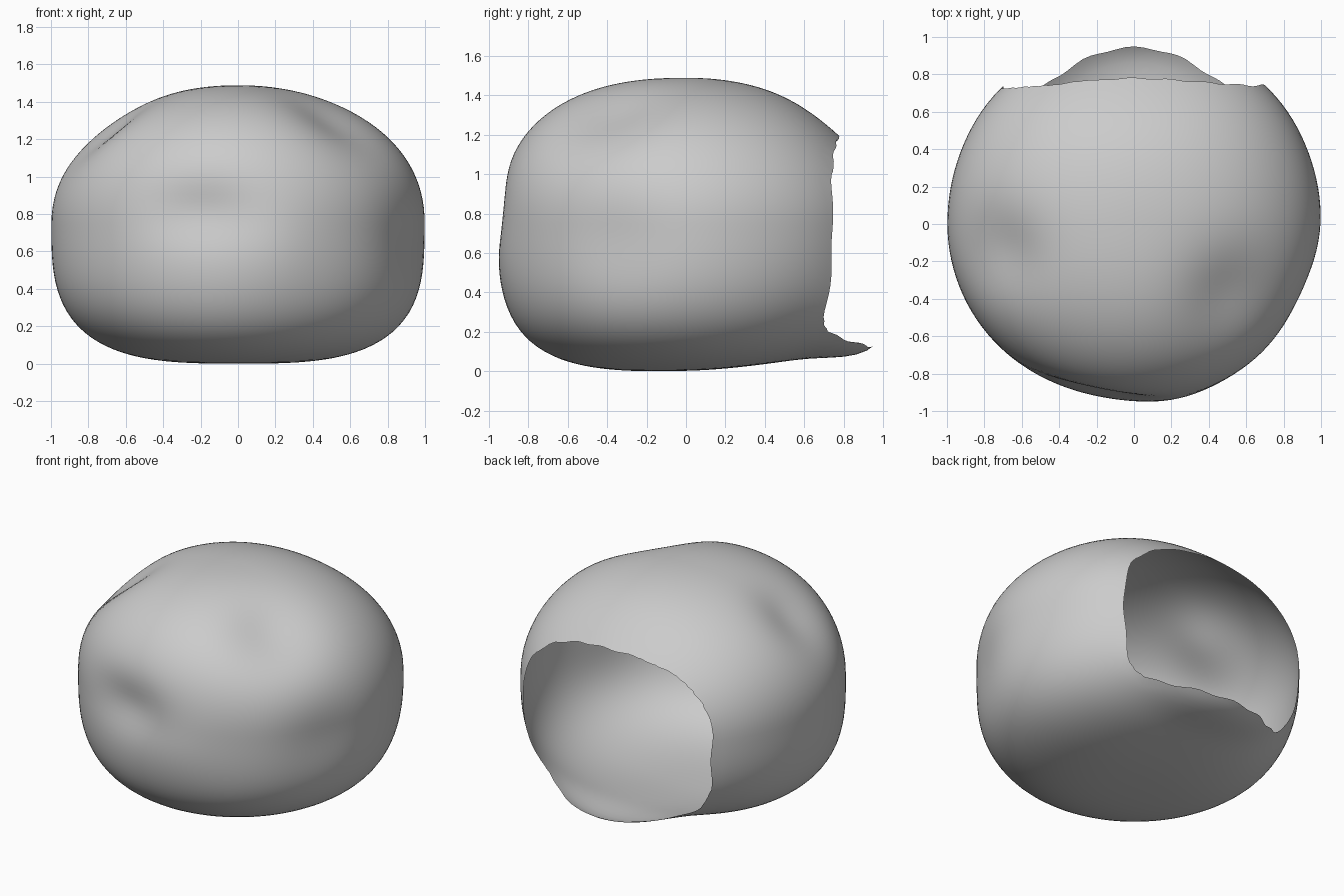
import bpy, bmesh, math
from mathutils import Vector

if "Cube" in bpy.data.objects:
    bpy.data.objects.remove(bpy.data.objects["Cube"])

SEG, RINGS = 128, 72
CENTRE = Vector((0, 0, 0.75))

# dents and bulges: position, amount along the radius, spread per axis
BUMPS = [
    ((-0.20, -0.93, 0.82), -0.06, (0.30, 0.40, 0.18)),
    ((-0.70, -0.15, 1.22), -0.07, (0.26, 0.24, 0.26)),
    ((0.50, -0.38, 1.24), -0.08, (0.27, 0.27, 0.27)),
    ((0.93, -0.38, 0.65), -0.035, (0.35, 0.30, 0.30)),
    ((0.20, -0.93, 0.60), 0.015, (0.25, 0.25, 0.25)),
    ((0.00, 0.86, 0.18), 0.14, (0.58, 0.18, 0.25)),
    ((-0.70, 0.72, 0.70), 0.02, (0.40, 0.40, 0.40)),
    ((0.70, 0.72, 0.70), 0.02, (0.40, 0.40, 0.40)),
    ((0.00, 0.75, 1.20), -0.03, (0.50, 0.30, 0.30)),
    ((0.00, 0.40, 0.03), -0.02, (0.50, 0.30, 0.20)),
]


def shell_point(az, el):
    """Point on the lumpy boulder in a given direction from its centre."""
    d = Vector((math.cos(el) * math.cos(az), math.cos(el) * math.sin(az), math.sin(el)))
    front = max(0.0, -math.sin(az)) ** 2
    back = max(0.0, math.sin(az)) ** 2
    a = 1.0 - 0.055 * front
    p = 2.1 + 0.3 * front if el > 0 else 3.1 + 0.3 * front - 0.2 * back
    h = 0.74 if el > 0 else 0.75
    r = ((math.cos(el) / a) ** p + (abs(d.z) / h) ** p) ** (-1 / p)
    base = CENTRE + d * r
    for pos, amp, w in BUMPS:
        r += amp * math.exp(-sum(((b - c) / s) ** 2 for b, c, s in zip(base, pos, w)))
    return CENTRE + d * r


# opening in the back: rounded at the top, squarer at the bottom
H_AZ, H_W = math.radians(90.5), math.radians(43.5)
H_TOP, H_BOT = math.radians(29.5), math.radians(33.5)


def opening(az, el):
    """Below 1 inside the opening."""
    u = abs(az - H_AZ) / H_W
    v, p = (el / H_TOP, 2.3) if el > 0 else (-el / H_BOT, 6)
    return (u ** p + v ** p) ** (1 / p)


bm = bmesh.new()
params = {}


def add(az, el):
    v = bm.verts.new(shell_point(az, el))
    params[v] = (az, el)
    return v


top, bottom = add(0, math.pi / 2), add(0, -math.pi / 2)
rows = [[add(2 * math.pi * i / SEG, math.pi * (0.5 - j / RINGS)) for i in range(SEG)]
        for j in range(1, RINGS)]
for i in range(SEG):
    k = (i + 1) % SEG
    bm.faces.new((top, rows[0][i], rows[0][k]))
    bm.faces.new((bottom, rows[-1][k], rows[-1][i]))
    for a, b in zip(rows, rows[1:]):
        bm.faces.new((a[i], b[i], b[k], a[k]))

# cut the opening and pull the rim onto its outline
inside = [f for f in bm.faces
          if sum(opening(*params[v]) for v in f.verts) / len(f.verts) < 1]
bmesh.ops.delete(bm, geom=inside, context='FACES')
for v in bm.verts:
    if v.is_boundary:
        az, el = params[v]
        s = opening(az, el) * (1 + 0.01 * math.sin(az * 23 + el * 17))
        v.co = shell_point(H_AZ + (az - H_AZ) / s, el / s)

# stand on the ground, centred
for ax in range(3):
    lo = min(v.co[ax] for v in bm.verts)
    hi = max(v.co[ax] for v in bm.verts)
    shift = lo if ax == 2 else (lo + hi) / 2
    for v in bm.verts:
        v.co[ax] -= shift

mesh = bpy.data.meshes.new("hollow_boulder")
bm.to_mesh(mesh)
bm.free()
rock = bpy.data.objects.new("hollow_boulder", mesh)
bpy.context.collection.objects.link(rock)
for poly in mesh.polygons:
    poly.use_smooth = True
